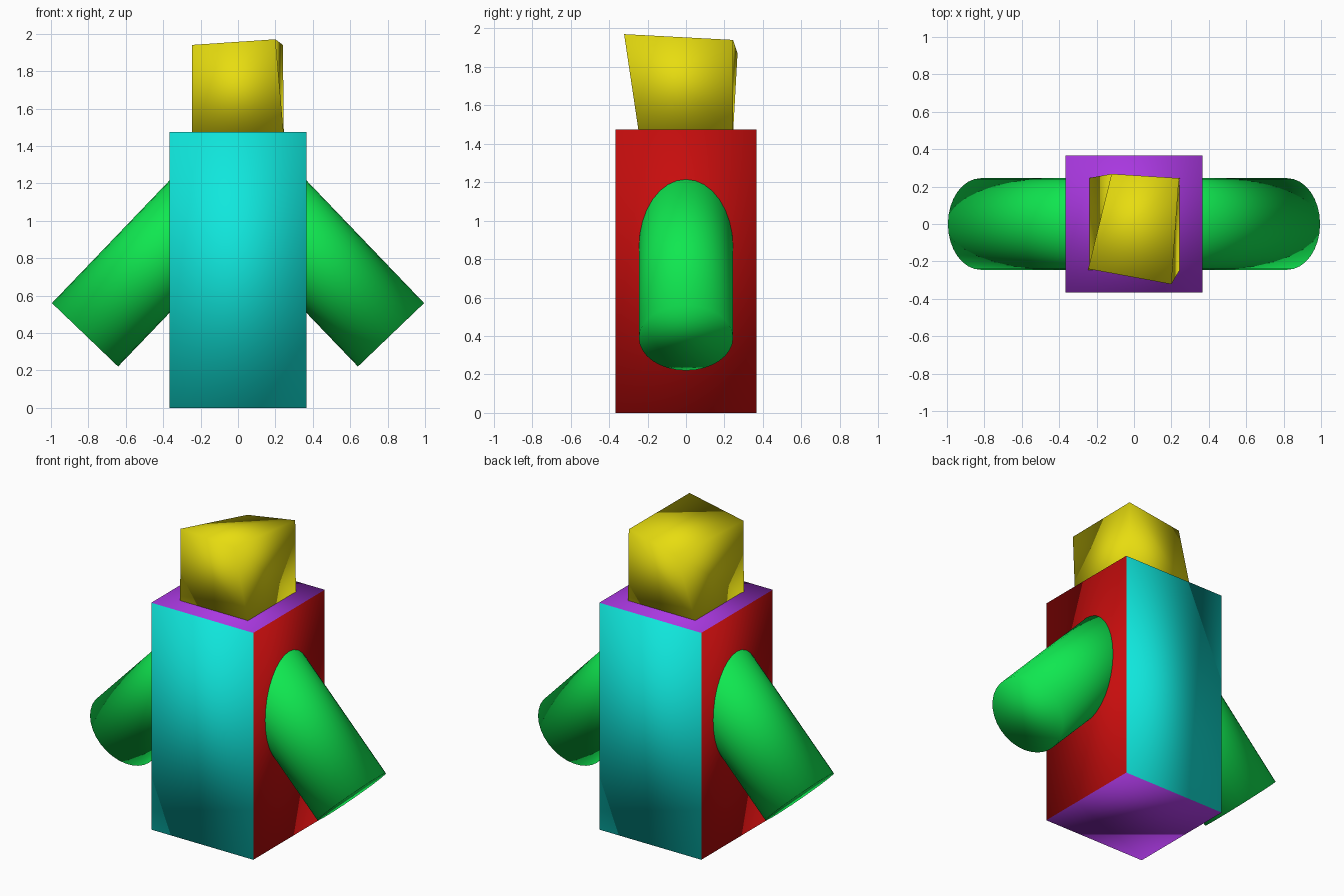
import bpy
import math
from mathutils import Vector

if "Cube" in bpy.data.objects:
    bpy.data.objects.remove(bpy.data.objects["Cube"])


def material(name, rgb):
    m = bpy.data.materials.new(name)
    m.diffuse_color = (*rgb, 1.0)
    m.use_nodes = True
    m.node_tree.nodes["Principled BSDF"].inputs["Base Color"].default_value = m.diffuse_color
    return m


cyan = material("cyan", (0.005, 0.80, 0.72))
red = material("red", (0.57, 0.004, 0.004))
purple = material("purple", (0.40, 0.04, 0.75))
green = material("green", (0.005, 0.80, 0.08))
yellow = material("yellow", (0.80, 0.72, 0.005))


def finish(name, *mats):
    ob = bpy.context.object
    ob.name = name
    for m in mats:
        ob.data.materials.append(m)
    bpy.ops.object.shade_smooth()
    return ob


def box(name, width, bottom, top, *mats):
    bpy.ops.mesh.primitive_cube_add(size=1)
    ob = finish(name, *mats)
    for v in ob.data.vertices:
        v.co.x *= width
        v.co.y *= width
        v.co.z = top if v.co.z > 0 else bottom
    return ob


# Body: front and back cyan, sides red, top and bottom purple
body = box("body", 0.734, 0.0, 1.475, cyan, red, purple)
for face in body.data.polygons:
    n = [abs(c) for c in face.normal]
    face.material_index = 1 if n[0] > 0.5 else 2 if n[2] > 0.5 else 0

# Head: a block with a skewed top
head = box("head", 0.49, 1.455, 1.94, yellow)
top_corners = {
    (False, False): (-0.245, -0.24, 1.94),
    (True, False): (0.20, -0.322, 1.97),
    (True, True): (0.24, 0.245, 1.94),
    (False, True): (-0.12, 0.268, 1.87),
}
for v in head.data.vertices:
    if v.co.z > 1.7:
        v.co = top_corners[(v.co.x > 0, v.co.y > 0)]

# Arms: slanted cylinders sunk into the body sides
for name, side in (("right_arm", 1), ("left_arm", -1)):
    outer = Vector((0.818 * side, 0, 0.39))
    axis = Vector((-0.692 * side, 0, 0.722)).normalized()
    length = 1.15
    bpy.ops.mesh.primitive_cylinder_add(
        vertices=32, radius=0.245, depth=length,
        location=outer + axis * length / 2,
        rotation=(0, math.atan2(axis.x, axis.z), 0))
    finish(name, green)
